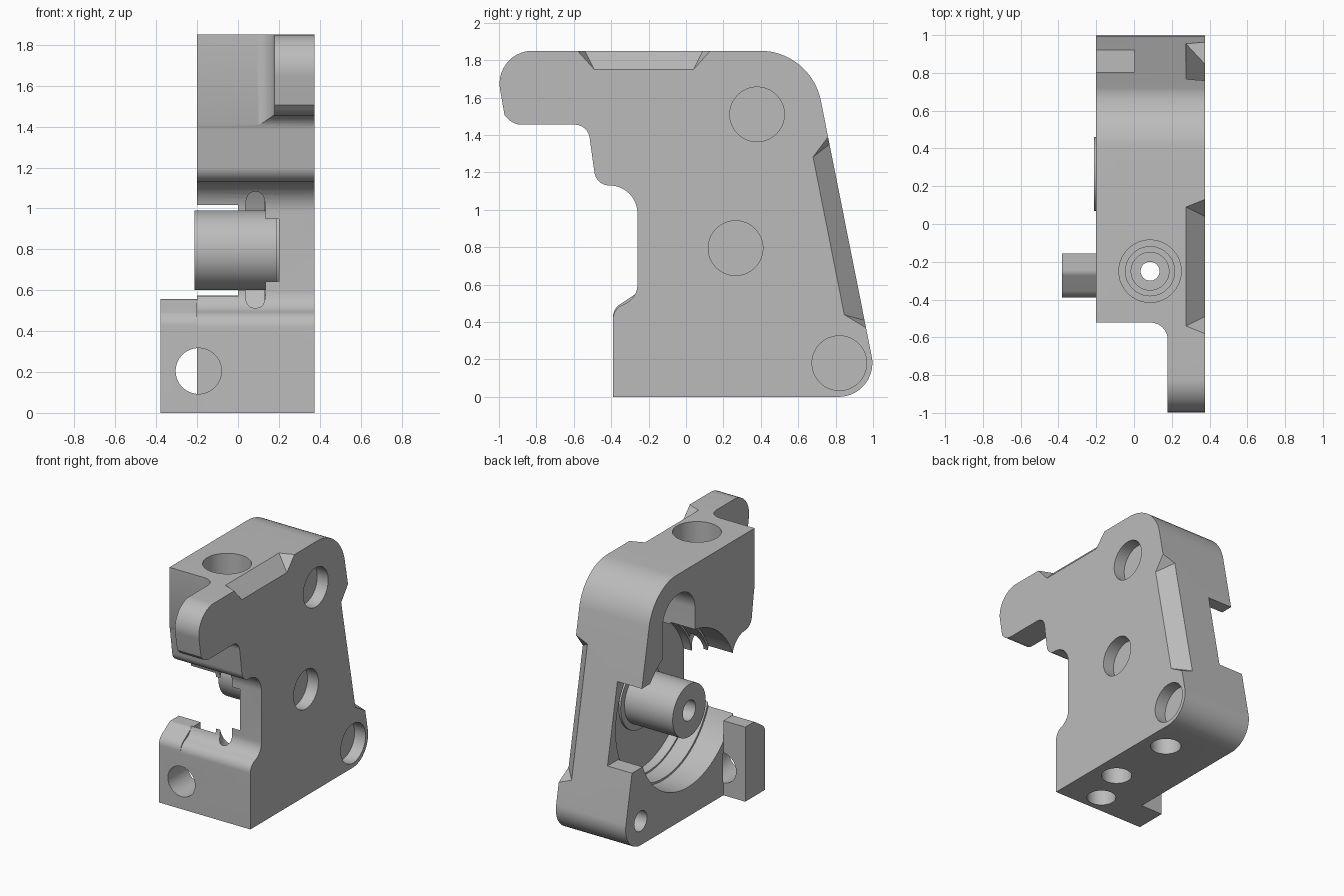
import bpy, bmesh, math
from mathutils import Vector

if "Cube" in bpy.data.objects:
    bpy.data.objects.remove(bpy.data.objects["Cube"])

grey = bpy.data.materials.new("plain_grey")
grey.use_nodes = True
grey.diffuse_color = (0.5, 0.5, 0.5, 1)
grey.node_tree.nodes["Principled BSDF"].inputs["Base Color"].default_value = grey.diffuse_color


def make(name, bm):
    bmesh.ops.recalc_face_normals(bm, faces=bm.faces)
    mesh = bpy.data.meshes.new(name)
    bm.to_mesh(mesh)
    bm.free()
    mesh.materials.append(grey)
    ob = bpy.data.objects.new(name, mesh)
    bpy.context.collection.objects.link(ob)
    return ob


def rounded(points, steps=12):
    """Round each (a, b, radius) corner of a polygon."""
    out = []
    for i, (a, b, r) in enumerate(points):
        p = Vector((a, b))
        if r == 0:
            out.append(p)
            continue
        d0 = (Vector(points[i - 1][:2]) - p).normalized()
        d1 = (Vector(points[(i + 1) % len(points)][:2]) - p).normalized()
        half = d0.angle(d1) / 2
        centre = p + (d0 + d1).normalized() * (r / math.sin(half))
        start = p + d0 * (r / math.tan(half)) - centre
        end = p + d1 * (r / math.tan(half)) - centre
        for k in range(steps + 1):
            t = k / steps
            out.append(centre + (start * (1 - t) + end * t).normalized() * r)
    return out


def prism(name, points, low, high, axis="x"):
    """Extrude a rounded polygon along x (points are y, z) or z (points are x, y)."""
    bm = bmesh.new()
    place = (lambda p, h: (h, p.x, p.y)) if axis == "x" else (lambda p, h: (p.x, p.y, h))
    face = bm.faces.new([bm.verts.new(place(p, low)) for p in rounded(points)])
    top = bmesh.ops.extrude_face_region(bm, geom=[face])["geom"]
    move = Vector((high - low, 0, 0)) if axis == "x" else Vector((0, 0, high - low))
    bmesh.ops.translate(bm, vec=move, verts=[v for v in top if isinstance(v, bmesh.types.BMVert)])
    return make(name, bm)


def rod(name, axis, a, b, r, low, high):
    """Cylinder along an axis; a and b are its two other coordinates in order."""
    bm = bmesh.new()
    bmesh.ops.create_cone(bm, cap_ends=True, segments=64, radius1=r, radius2=r, depth=high - low)
    mid = (low + high) / 2
    for v in bm.verts:
        x, y, z = v.co
        v.co = {"x": (z + mid, x + a, y + b), "y": (x + a, z + mid, y + b),
                "z": (x + a, y + b, z + mid)}[axis]
    return make(name, bm)


def box(name, lo, hi):
    bm = bmesh.new()
    bmesh.ops.create_cube(bm, size=1)
    for v in bm.verts:
        v.co = [lo[i] + (v.co[i] + 0.5) * (hi[i] - lo[i]) for i in range(3)]
    return make(name, bm)


def chamfer(name, p0, p1, inward):
    """Flared wedge that bevels the plate edge between two (y, z) points."""
    p0, p1, n = Vector(p0), Vector(p1), Vector(inward).normalized()
    along = (p1 - p0).normalized()
    bm = bmesh.new()
    for x, depth, shrink in ((PLATE - 0.2, -0.1, 0), (PLATE + 0.1, -0.1, 0),
                             (PLATE, 0.1, 0.1), (PLATE + 0.1, 0.1, 0.1), (PLATE, 0.0, 0.01)):
        for p, s in ((p0, 1), (p1, -1)):
            q = p + n * depth + along * s * shrink
            bm.verts.new((x, q.x, q.y))
    bmesh.ops.convex_hull(bm, input=bm.verts)
    return make(name, bm)


def cut(target, cutters):
    for c in cutters:
        c.hide_render = True
        m = target.modifiers.new("cut", "BOOLEAN")
        m.operation, m.solver, m.object = "DIFFERENCE", "EXACT", c
        bpy.context.view_layer.objects.active = target
        bpy.ops.object.modifier_apply(modifier=m.name)
        bpy.data.objects.remove(c)


PLATE, SIDE = 0.375, -0.2          # outer plate face and open side face
HUB = (0.265, 0.795)
FILAMENT = (0.085, -0.25)
EAR, UPPER, LOWER = (-0.82, 1.675), (0.38, 1.51), (0.82, 0.18)

# Housing silhouette
housing = prism("housing", [
    (-0.39, 0, 0), (1.036, 0, 0.18), (0.668, 1.85, 0.33), (-1.03, 1.85, 0.175),
    (-0.97, 1.505, 0), (-0.92, 1.455, 0.1), (-0.525, 1.455, 0.08), (-0.48, 1.13, 0.08),
    (-0.26, 1.13, 0.148), (-0.26, 0.525, 0.11), (-0.39, 0.47, 0.08)], SIDE, PLATE)

# Thin ear, stepped gear cavity and rear window
cutters = [
    prism("ear_relief", [(-0.5, -1.2, 0), (0.178, -1.2, 0), (0.178, -0.522, 0.09),
                         (-0.5, -0.522, 0)], 1.15, 2, "z"),
    rod("cavity_wide", "x", *HUB, 0.575, -0.3, 0.0),
    rod("cavity_mid", "x", *HUB, 0.56, -0.1, 0.13),
    rod("cavity_deep", "x", *HUB, 0.547, 0.05, 0.2),
    box("rear_window", (-0.4, 0.45, 0.575), (0.002, 1.3, 1.16)),
    prism("screw_arch", [(0.18, 1.2, 0), (0.56, 1.2, 0), (0.56, 1.7, 0.18),
                         (0.18, 1.7, 0.18)], -0.4, 0.12),
]

# Round pockets on the plate, with screw holes from the open side
for i, (y, z) in enumerate((EAR, UPPER, HUB, LOWER)):
    cutters.append(rod("pocket", "x", y, z, 0.146, PLATE - 0.09, PLATE + 0.2))
for y, z in (EAR, UPPER, LOWER):
    cutters.append(rod("screw_hole", "x", y, z, 0.075, -0.5, PLATE - 0.1))

# Vertical path with stepped top and bottom entries
for r, low, high in ((0.05, -0.2, 2.1), (0.165, 1.6, 2.1), (0.13, 1.5, 1.7),
                     (0.1, 1.4, 1.6), (0.1, -0.2, 0.16)):
    cutters.append(rod("filament_bore", "z", *FILAMENT, r, low, high))
for y in (0.05, 0.58):
    cutters.append(rod("base_hole", "z", 0.2, y, 0.105, -0.2, 0.17))

# Bevelled scoops along the plate edges
cutters.append(chamfer("top_scoop", (-0.59, 1.85), (0.14, 1.85), (0, -1)))
cutters.append(chamfer("rear_scoop", (0.758, 1.4), (0.964, 0.36), (-1, -0.2)))

# Front clamp hole
cutters.append(rod("clamp_bore", "y", -0.193, 0.205, 0.112, -0.6, -0.15))
cutters.append(rod("clamp_bore_inner", "y", -0.19, 0.205, 0.08, -0.3, -0.08))
cut(housing, cutters)

# Side tab at the front foot
tab = prism("side_tab", [(-0.39, 0, 0), (-0.155, 0, 0), (-0.155, 0.556, 0), (-0.26, 0.556, 0.05),
                         (-0.39, 0.47, 0.08)], -0.38, SIDE)
cut(tab, [rod("tab_bore", "y", -0.193, 0.205, 0.112, -0.6, 0)])

# Bearing post inside the cavity
post = rod("bearing_post", "x", *HUB, 0.195, -0.212, 0.21)
cut(post, [rod("post_bore", "x", *HUB, 0.075, -0.4, 0.17)])
collar = rod("post_collar", "x", *HUB, 0.24, 0.185, 0.21)

for ob in (housing, tab, post, collar):
    bpy.ops.object.select_all(action="DESELECT")
    ob.select_set(True)
    bpy.context.view_layer.objects.active = ob
    bpy.ops.object.shade_smooth_by_angle(angle=math.radians(30))
